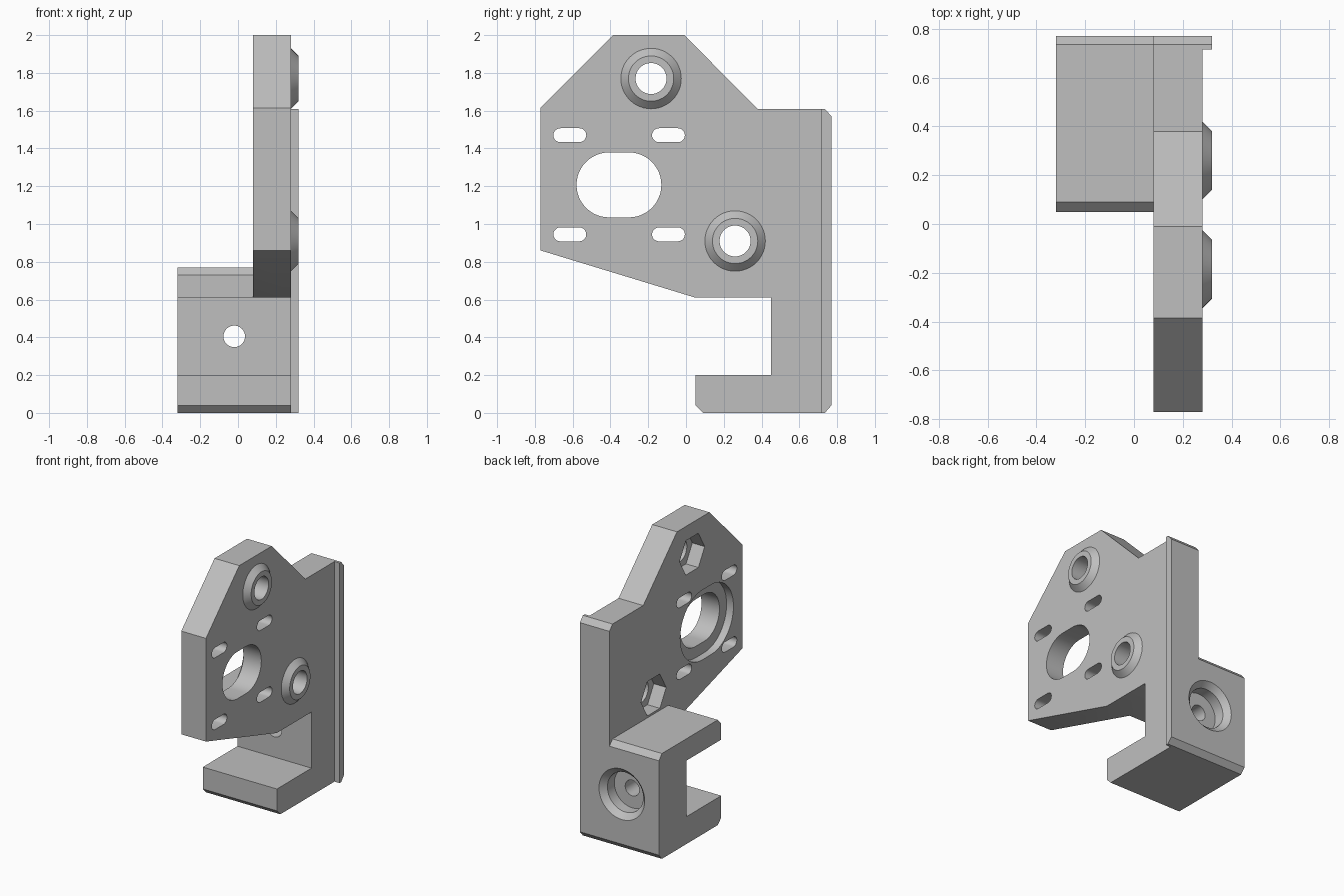
import bpy, bmesh
from math import cos, sin, pi
from mathutils import Matrix, Vector

old = bpy.data.objects.get("Cube")
if old:
    bpy.data.objects.remove(old, do_unlink=True)

grey = bpy.data.materials.new("machined_grey")
grey.use_nodes = True
colour = (0.52, 0.52, 0.52, 1)
grey.diffuse_color = colour
grey.node_tree.nodes["Principled BSDF"].inputs["Base Color"].default_value = colour


def loft(name, rings):
    """Closed solid through matching rings of points."""
    bm = bmesh.new()
    loops = [[bm.verts.new(p) for p in ring] for ring in rings]
    n = len(loops[0])
    bm.faces.new(loops[0])
    bm.faces.new(loops[-1])
    for a, b in zip(loops, loops[1:]):
        for i in range(n):
            j = (i + 1) % n
            bm.faces.new((a[i], a[j], b[j], b[i]))
    bmesh.ops.recalc_face_normals(bm, faces=bm.faces[:])
    mesh = bpy.data.meshes.new(name)
    bm.to_mesh(mesh)
    bm.free()
    mesh.materials.append(grey)
    ob = bpy.data.objects.new(name, mesh)
    bpy.context.collection.objects.link(ob)
    return ob


def extrude_x(name, profile, x0, x1):
    return loft(name, [[(x, y, z) for y, z in profile] for x in (x0, x1)])


def circle(y, z, r, n=48):
    return [(y + r * cos(2 * pi * i / n), z + r * sin(2 * pi * i / n)) for i in range(n)]


def stadium(y, z, half, r, n=24):
    """Rounded slot lying along y; half is the distance to each arc centre."""
    return [(y + s * half + r * cos(a + pi * i / n), z + r * sin(a + pi * i / n))
            for s, a in ((1, -pi / 2), (-1, pi / 2)) for i in range(n + 1)]


def turned_y(name, steps, x, z):
    """Round solid along y from (y, radius) steps."""
    return loft(name, [[(px, y, pz) for px, pz in circle(x, z, r)] for y, r in steps])


def combine(target, tool, operation):
    mod = target.modifiers.new(operation.lower(), 'BOOLEAN')
    mod.operation = operation
    mod.solver = 'EXACT'
    mod.object = tool
    bpy.context.view_layer.objects.active = target
    bpy.ops.object.modifier_apply(modifier=mod.name)
    bpy.data.objects.remove(tool, do_unlink=True)


# Main side plate with the lower jaw outline
plate = extrude_x("motor_bracket", [
    (-0.77, 0.86), (0.05, 0.61), (0.45, 0.61), (0.45, 0.2), (0.05, 0.2), (0.05, 0.04),
    (0.09, 0), (0.735, 0), (0.77, 0.04), (0.77, 1.57), (0.735, 1.61), (0.38, 1.61),
    (-0.01, 2), (-0.385, 2), (-0.77, 1.615)], 0.08, 0.28)

# C-shaped clamp block
block = extrude_x("clamp_block", [
    (0.05, 0.61), (0.45, 0.61), (0.45, 0.2), (0.05, 0.2), (0.05, 0.04), (0.09, 0),
    (0.735, 0), (0.77, 0.04), (0.77, 0.73), (0.735, 0.77), (0.09, 0.77), (0.05, 0.73)],
    -0.32, 0.08)
combine(plate, block, 'UNION')

# Raised lip along the back edge
lip = extrude_x("back_lip", [
    (0.715, 0), (0.735, 0), (0.77, 0.04), (0.77, 1.57), (0.735, 1.61), (0.715, 1.61)],
    0.28, 0.32)
combine(plate, lip, 'UNION')

# Conical bosses with bolt holes and hexagonal nut pockets
for y, z in ((-0.185, 1.77), (0.26, 0.91)):
    boss = loft("boss", [[(x, py, pz) for py, pz in circle(y, z, r)]
                         for x, r in ((0.25, 0.16), (0.28, 0.16), (0.32, 0.12))])
    combine(plate, boss, 'UNION')
    combine(plate, extrude_x("bolt_hole", circle(y, z, 0.082), 0, 0.4), 'DIFFERENCE')
    combine(plate, extrude_x("nut_pocket", circle(y, z, 0.145, 6), 0, 0.18), 'DIFFERENCE')

# Motor opening, its recess and four mounting slots
combine(plate, extrude_x("opening", stadium(-0.355, 1.207, 0.0525, 0.172), 0, 0.4), 'DIFFERENCE')
combine(plate, extrude_x("recess", stadium(-0.355, 1.207, 0.0525, 0.255), 0, 0.135), 'DIFFERENCE')
for y in (-0.615, -0.093):
    for z in (0.945, 1.47):
        combine(plate, extrude_x("slot", stadium(y, z, 0.05, 0.037, 10), 0, 0.4), 'DIFFERENCE')

# Clamp bolt hole with a chamfered counterbore from the back
combine(plate, turned_y("clamp_hole", [(0.3, 0.057), (0.9, 0.057)], -0.02, 0.405), 'DIFFERENCE')
combine(plate, turned_y("counterbore", [(0.65, 0.145), (0.73, 0.145), (0.78, 0.195)],
                        -0.02, 0.405), 'DIFFERENCE')

# Merge flat areas and shade
bm = bmesh.new()
bm.from_mesh(plate.data)
bmesh.ops.remove_doubles(bm, verts=bm.verts[:], dist=1e-5)
bmesh.ops.dissolve_limit(bm, angle_limit=0.01, verts=bm.verts[:], edges=bm.edges[:])
bm.to_mesh(plate.data)
bm.free()
bpy.ops.object.select_all(action='DESELECT')
plate.select_set(True)
bpy.context.view_layer.objects.active = plate
bpy.ops.object.shade_smooth_by_angle(angle=0.5)
